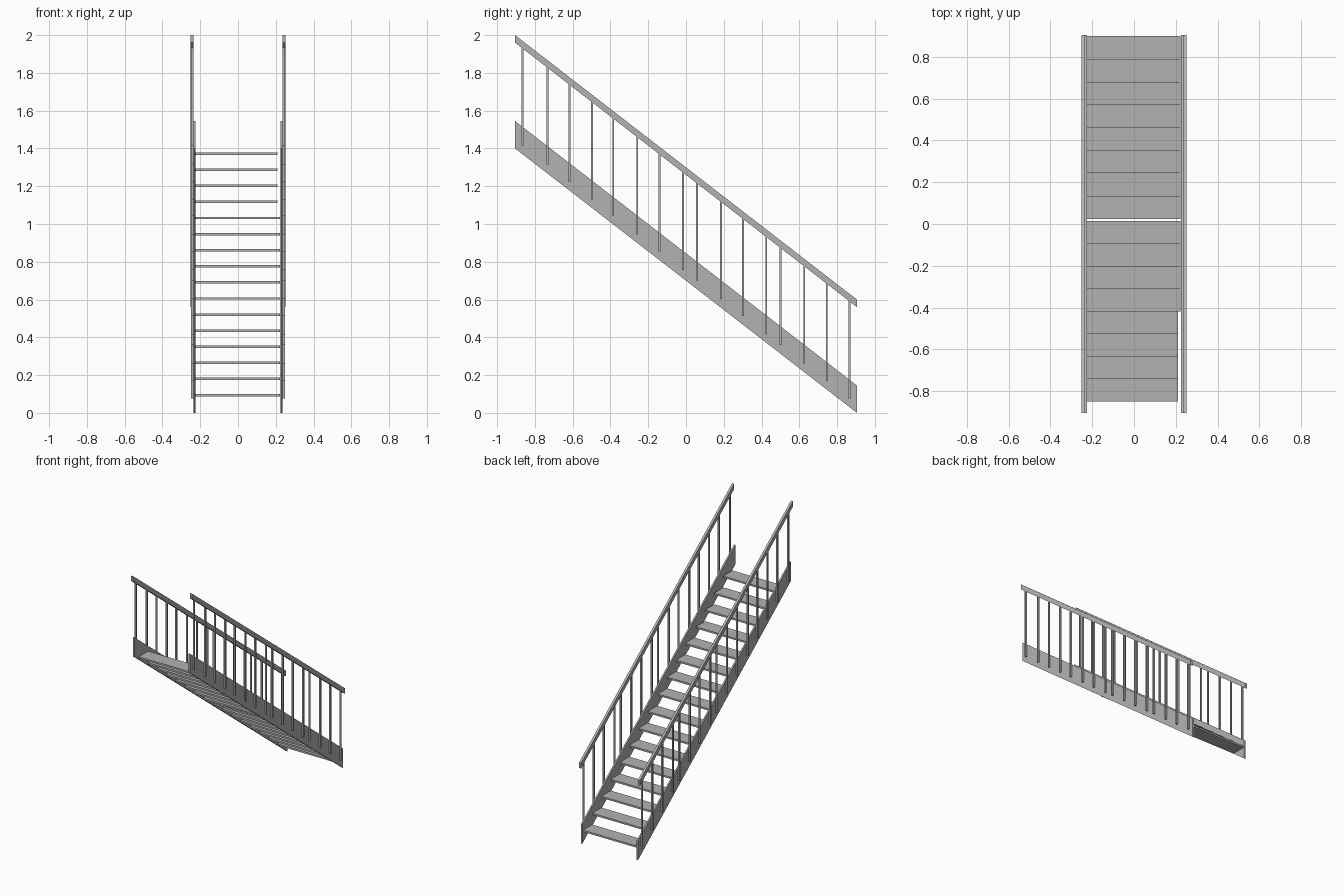
import bpy
import bmesh

cube = bpy.data.objects.get("Cube")
if cube:
    bpy.data.objects.remove(cube, do_unlink=True)

grey = bpy.data.materials.new("plain grey")
grey.use_nodes = True
COLOUR = (0.45, 0.45, 0.45, 1)
grey.diffuse_color = COLOUR
grey.node_tree.nodes["Principled BSDF"].inputs["Base Color"].default_value = COLOUR

HALF = 0.905                       # half length of the flight
SLOPE = -1.4 / (2 * HALF)


def sloped(y, z_at_top):
    """Height at y of a line parallel to the flight."""
    return z_at_top + SLOPE * (y + HALF)


def prism(name, profile, x0, x1):
    """Extrude a y-z profile from x0 to x1."""
    bm = bmesh.new()
    face = bm.faces.new([bm.verts.new((x0, y, z)) for y, z in profile])
    new = bmesh.ops.extrude_face_region(bm, geom=[face])["geom"]
    verts = [v for v in new if isinstance(v, bmesh.types.BMVert)]
    bmesh.ops.translate(bm, verts=verts, vec=(x1 - x0, 0, 0))
    bmesh.ops.recalc_face_normals(bm, faces=bm.faces)
    mesh = bpy.data.meshes.new(name)
    bm.to_mesh(mesh)
    bm.free()
    mesh.materials.append(grey)
    obj = bpy.data.objects.new(name, mesh)
    bpy.context.collection.objects.link(obj)
    return obj


def band(y0, y1, low, high):
    """Profile with plumb ends and edges parallel to the flight."""
    return [(y0, sloped(y0, low)), (y1, sloped(y1, low)),
            (y1, sloped(y1, high)), (y0, sloped(y0, high))]


BALUSTERS = [-0.865, -0.733, -0.617, -0.498, -0.385, -0.258, -0.14, -0.015,
             0.058, 0.185, 0.301, 0.425, 0.5, 0.626, 0.745, 0.866]

for side, s in (("left", 1), ("right", -1)):
    # Stringer and handrail
    prism(side + "_stringer", band(-HALF, HALF, 1.4, 1.545), s * 0.225, s * 0.236)
    prism(side + "_handrail", band(-HALF, HALF, 1.96, 2.0), s * 0.235, s * 0.252)
    # Balusters fixed to the outside of the stringer
    for i, y in enumerate(BALUSTERS):
        bottom, top = sloped(y, 1.445), sloped(y, 1.965)
        prism(f"{side}_baluster_{i + 1}",
              [(y - 0.005, bottom), (y + 0.005, bottom),
               (y + 0.005, top), (y - 0.005, top)], s * 0.236, s * 0.248)

# Open treads, the four highest slightly shorter
for i in range(16):
    back = 0.9 - 0.1095 * i if i < 8 else 0.015 - 0.108 * (i - 8)
    front = back - 0.109
    top = 0.101 + 0.0852 * i
    prism(f"tread_{i + 1}",
          [(front, top - 0.013), (back, top - 0.013), (back, top), (front, top)],
          -0.226, 0.21 if i > 11 else 0.222)
